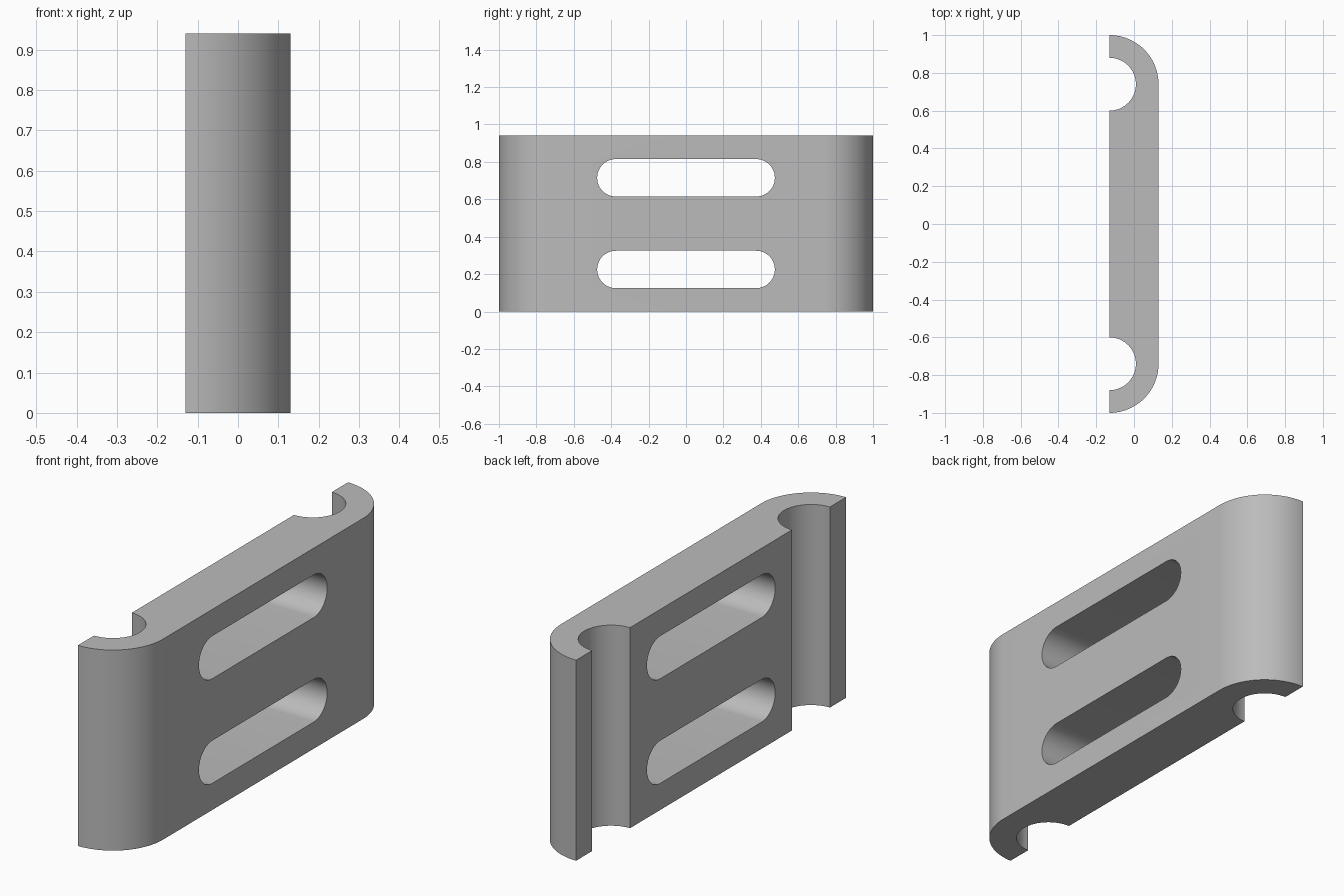
import bpy, bmesh
from math import cos, sin, pi, radians

cube = bpy.data.objects.get("Cube")
if cube:
    bpy.data.objects.remove(cube, do_unlink=True)

HEIGHT = 0.94
BACK = -0.13          # flat face with the grooves
PIVOT = 0.74          # shared centre of end rounding and groove
OUTER, GROOVE = 0.26, 0.14
SLOT_R, SLOT_HALF = 0.1, 0.375

grey = bpy.data.materials.new("plain grey")
grey.use_nodes = True
colour = (0.5, 0.5, 0.5, 1)
grey.diffuse_color = colour
grey.node_tree.nodes["Principled BSDF"].inputs["Base Color"].default_value = colour


def arc(cx, cy, r, start, end, steps):
    angles = [radians(start + (end - start) * i / steps) for i in range(steps + 1)]
    return [(cx + r * cos(a), cy + r * sin(a)) for a in angles]


def prism(name, points, direction):
    """Extrude a closed loop of 3D points along a direction."""
    bm = bmesh.new()
    face = bm.faces.new([bm.verts.new(p) for p in points])
    new = bmesh.ops.extrude_face_region(bm, geom=[face])["geom"]
    bmesh.ops.translate(bm, vec=direction,
                        verts=[v for v in new if isinstance(v, bmesh.types.BMVert)])
    bmesh.ops.recalc_face_normals(bm, faces=bm.faces)
    mesh = bpy.data.meshes.new(name)
    bm.to_mesh(mesh)
    bm.free()
    mesh.materials.append(grey)
    obj = bpy.data.objects.new(name, mesh)
    bpy.context.collection.objects.link(obj)
    return obj


# Plate outline: rounded end and half-round groove, mirrored to the other end
half = arc(BACK, PIVOT, OUTER, 0, 90, 24) + arc(BACK, PIVOT, GROOVE, 90, -90, 32)
outline = half + [(x, -y) for x, y in reversed(half)]
plate = prism("clamp_plate", [(x, y, 0) for x, y in outline], (0, 0, HEIGHT))

# Two long slots through the plate
for label, z in (("lower", 0.225), ("upper", 0.715)):
    loop = arc(SLOT_HALF, z, SLOT_R, -90, 90, 24) + arc(-SLOT_HALF, z, SLOT_R, 90, 270, 24)
    cutter = prism(label + "_slot_cutter", [(-0.3, y, h) for y, h in loop], (0.6, 0, 0))
    cutter.hide_render = True
    cutter.hide_set(True)
    cut = plate.modifiers.new(label + " slot", 'BOOLEAN')
    cut.operation = 'DIFFERENCE'
    cut.solver = 'EXACT'
    cut.object = cutter

# Apply the cuts, then smooth the curved walls
bpy.context.view_layer.objects.active = plate
plate.select_set(True)
for name in [m.name for m in plate.modifiers]:
    bpy.ops.object.modifier_apply(modifier=name)
for obj in [o for o in bpy.data.objects if o.name.endswith("_slot_cutter")]:
    bpy.data.objects.remove(obj, do_unlink=True)
bpy.ops.object.shade_smooth_by_angle(angle=radians(30))
